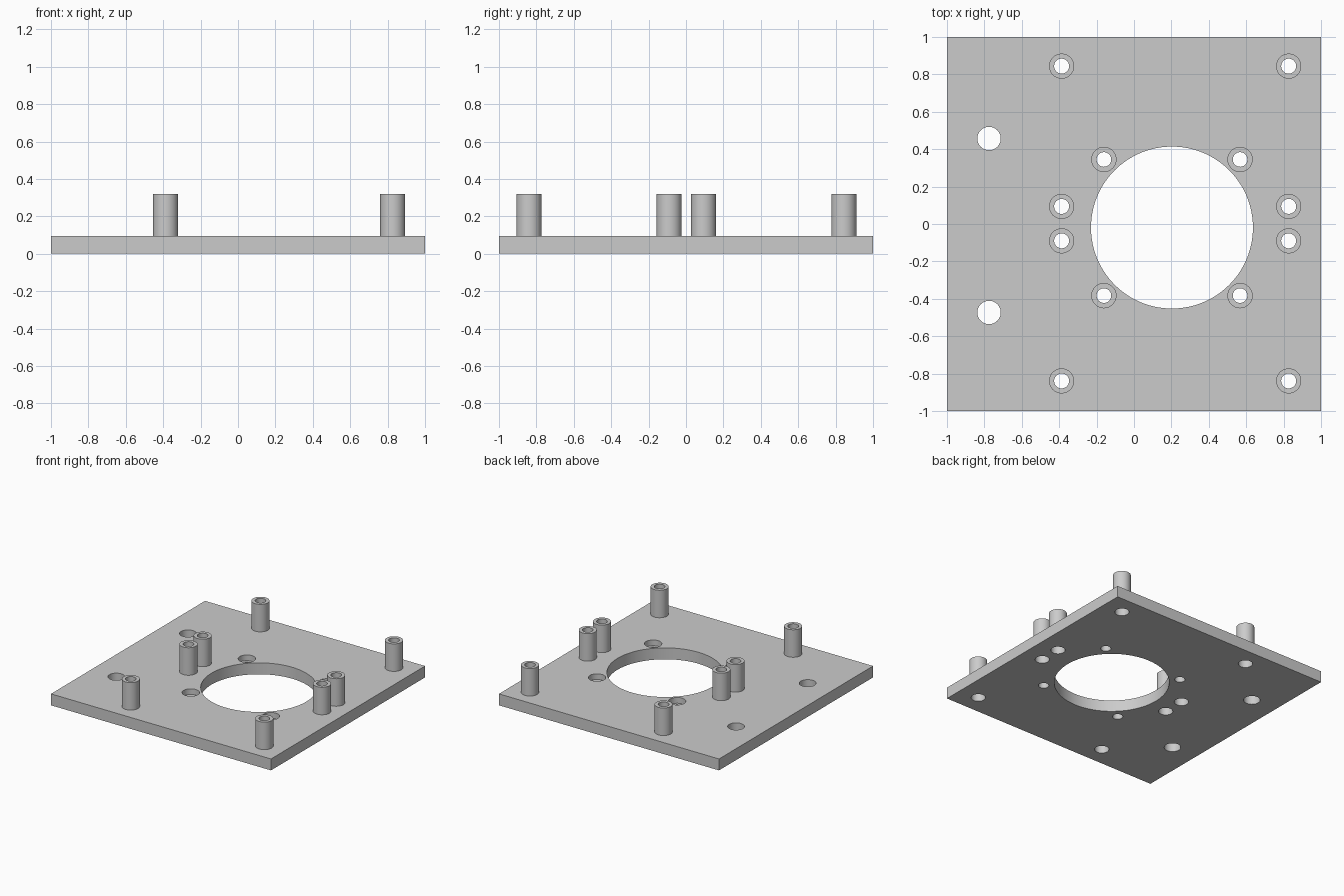
import bpy, bmesh
from math import cos, sin, tau

cube = bpy.data.objects.get("Cube")
if cube:
    bpy.data.objects.remove(cube, do_unlink=True)

THICK, POST_TOP = 0.094, 0.32
FAN_X, FAN_Y, FAN_R, FAN_PITCH = 0.203, -0.019, 0.433, 0.364
POST_X = (-0.387, 0.827)
POST_Y = (-0.839, -0.09, 0.094, 0.844)

grey = bpy.data.materials.new("plain grey")
grey.use_nodes = True
grey.diffuse_color = (0.6, 0.6, 0.6, 1)
grey.node_tree.nodes["Principled BSDF"].inputs["Base Color"].default_value = (0.6, 0.6, 0.6, 1)


def add_object(name, bm):
    bmesh.ops.recalc_face_normals(bm, faces=bm.faces)
    mesh = bpy.data.meshes.new(name)
    bm.to_mesh(mesh)
    bm.free()
    mesh.materials.append(grey)
    obj = bpy.data.objects.new(name, mesh)
    bpy.context.collection.objects.link(obj)
    return obj


def lathe(bm, x, y, profile, ring=False, sides=48):
    """Turn (radius, height) points about a vertical axis; a ring closes on itself."""
    loops = [[bm.verts.new((x + r * cos(tau * i / sides), y + r * sin(tau * i / sides), z))
              for i in range(sides)] for r, z in profile]
    pairs = list(zip(loops, loops[1:]))
    if ring:
        pairs.append((loops[-1], loops[0]))
    else:
        bm.faces.new(loops[0])
        bm.faces.new(loops[-1])
    for a, b in pairs:
        for i in range(sides):
            j = (i + 1) % sides
            bm.faces.new((a[i], a[j], b[j], b[i]))


def smooth(obj):
    bpy.ops.object.select_all(action='DESELECT')
    obj.select_set(True)
    bpy.context.view_layer.objects.active = obj
    bpy.ops.object.shade_smooth_by_angle(angle=0.6)


# Base plate
bm = bmesh.new()
bmesh.ops.create_cube(bm, size=1)
bmesh.ops.scale(bm, vec=(2, 2, THICK), verts=bm.verts)
bmesh.ops.translate(bm, vec=(0, 0, THICK / 2), verts=bm.verts)
plate = add_object("base_plate", bm)

# Cutters for every opening in the plate
LOW, HIGH = -0.05, THICK + 0.05
bm = bmesh.new()
lathe(bm, FAN_X, FAN_Y, [(FAN_R, LOW), (FAN_R, HIGH)], sides=128)
for sx in (-1, 1):          # counterbored screw holes around the large opening
    for sy in (-1, 1):
        lathe(bm, FAN_X + sx * FAN_PITCH, FAN_Y + sy * FAN_PITCH,
              [(0.039, LOW), (0.039, 0.047), (0.065, 0.047), (0.065, HIGH)])
for y in (-0.473, 0.457):   # plain mounting holes
    lathe(bm, -0.775, y, [(0.0625, LOW), (0.0625, HIGH)])
for x in POST_X:            # wide holes under the posts
    for y in POST_Y:
        lathe(bm, x, y, [(0.054, LOW), (0.054, HIGH)])
cutter = add_object("hole_cutter", bm)
cutter.hide_render = True

cut = plate.modifiers.new("holes", 'BOOLEAN')
cut.operation = 'DIFFERENCE'
cut.solver = 'EXACT'
cut.object = cutter
bpy.context.view_layer.objects.active = plate
bpy.ops.object.modifier_apply(modifier=cut.name)
bpy.data.objects.remove(cutter, do_unlink=True)
smooth(plate)

# Hollow standoff posts
for x in POST_X:
    for y in POST_Y:
        bm = bmesh.new()
        lathe(bm, x, y, [(0.067, THICK), (0.067, POST_TOP), (0.04, POST_TOP), (0.04, THICK)], ring=True)
        smooth(add_object("standoff_post", bm))
